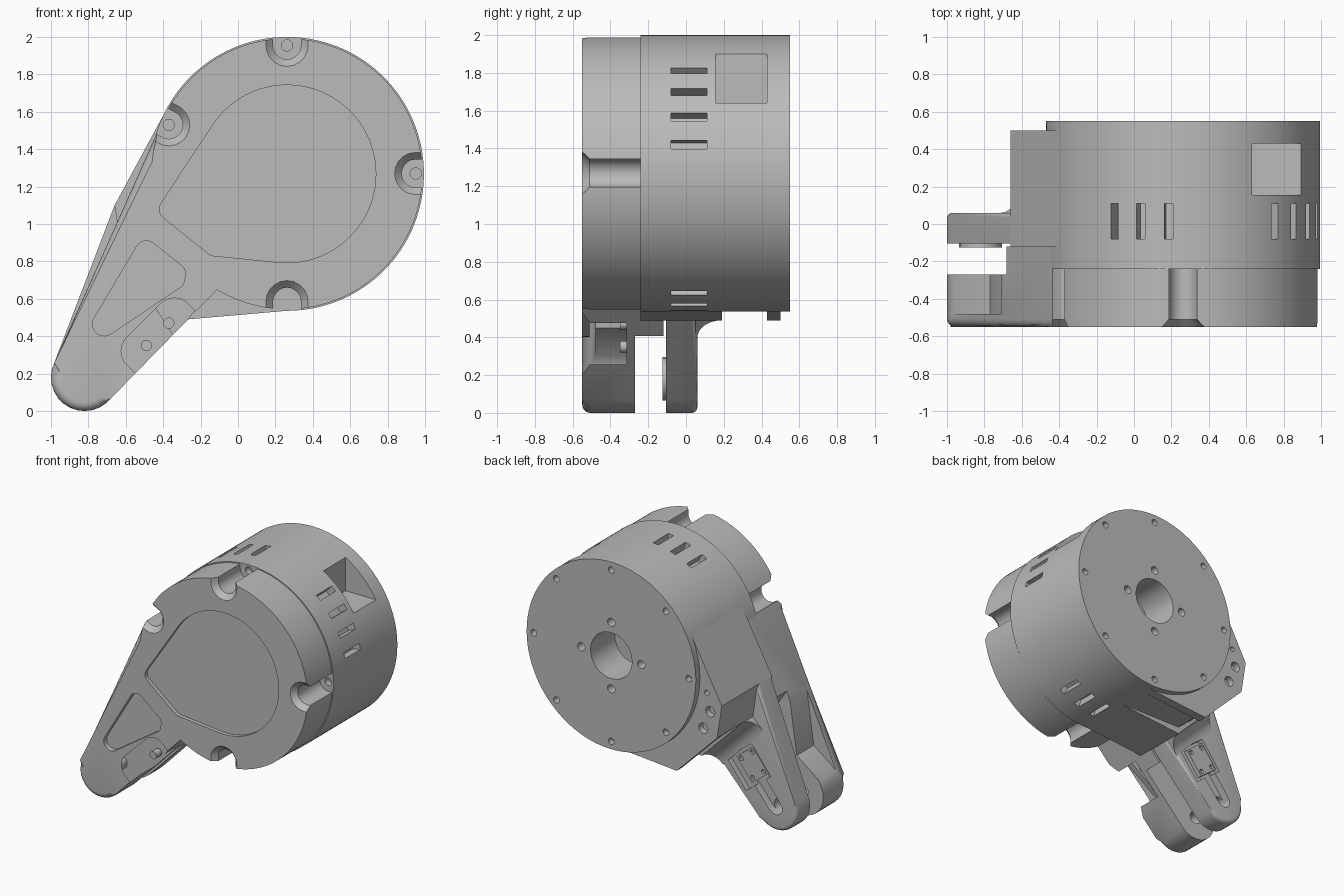
import bpy, bmesh, math
from mathutils import Vector
from mathutils.geometry import convex_hull_2d

if "Cube" in bpy.data.objects:
    bpy.data.objects.remove(bpy.data.objects["Cube"])

grey = bpy.data.materials.new("matte grey")
grey.use_nodes = True
grey.diffuse_color = (0.5, 0.5, 0.5, 1)
grey.node_tree.nodes["Principled BSDF"].inputs["Base Color"].default_value = (0.5, 0.5, 0.5, 1)

parts = []
CX, CZ, R = 0.262, 1.268, 0.732      # drum axis and radius
FRONT, BACK = -0.55, 0.55


def hull(*circles):
    """Outline around circles (x, z, r); a pair is a plain point."""
    pts = []
    for c in circles:
        r = c[2] if len(c) > 2 else 0
        n = max(20, int(r * 160)) if r else 1
        pts += [Vector((c[0] + r * math.cos(math.tau * i / n),
                        c[1] + r * math.sin(math.tau * i / n))) for i in range(n)]
    return [pts[i] for i in convex_hull_2d(pts)]


def mesh_object(name, bm, keep):
    bmesh.ops.recalc_face_normals(bm, faces=bm.faces)
    me = bpy.data.meshes.new(name)
    bm.to_mesh(me)
    bm.free()
    me.materials.append(grey)
    ob = bpy.data.objects.new(name, me)
    bpy.context.scene.collection.objects.link(ob)
    if keep:
        parts.append(ob)
    return ob


def loft(name, rings, keep=False, bevel=0, bevel_y=None):
    """Skin equal loops of 3D points and cap both ends."""
    bm = bmesh.new()
    loops = [[bm.verts.new(p) for p in ring] for ring in rings]
    n = len(loops[0])
    for a, b in zip(loops, loops[1:]):
        for i in range(n):
            bm.faces.new((a[i], a[(i + 1) % n], b[(i + 1) % n], b[i]))
    bm.faces.new(loops[0])
    bm.faces.new(loops[-1])
    if bevel:
        rim = [e for e in bm.edges if all(abs(v.co.y - bevel_y) < 1e-5 for v in e.verts)]
        bmesh.ops.bevel(bm, geom=rim, offset=bevel, segments=5, profile=0.5, affect='EDGES')
    return mesh_object(name, bm, keep)


def prism(name, outline, y0, y1, keep=False, bevel=0, bevel_y=None):
    rings = [[(p.x, y, p.y) for p in outline] for y in (y0, y1)]
    return loft(name, rings, keep, bevel, bevel_y)


def combine(target, others, op='DIFFERENCE'):
    for other in others:
        mod = target.modifiers.new("cut", 'BOOLEAN')
        mod.operation, mod.object, mod.solver = op, other, 'EXACT'
        dg = bpy.context.evaluated_depsgraph_get()
        me = bpy.data.meshes.new_from_object(target.evaluated_get(dg))
        target.modifiers.clear()
        target.data = me
        bpy.data.objects.remove(other)


def drill(x, z, r, y0, y1):
    return prism("drill", hull((x, z, r)), y0, y1)


def polar(angle, r):
    a = math.radians(angle)
    return CX + r * math.cos(a), CZ + r * math.sin(a)


def rect(x, z, angle, along, across):
    a = math.radians(angle)
    u = Vector((math.cos(a), math.sin(a)))
    v = Vector((-u.y, u.x))
    c = Vector((x, z))
    return hull(*[tuple(c + u * i * along / 2 + v * j * across / 2)
                  for i in (-1, 1) for j in (-1, 1)])


def notch(circles, direction, floor):
    """U-shaped cutter with a rounded flare at the front."""
    d = Vector(direction).normalized() * 0.3
    outline = hull(*circles, *[(x + d.x, z + d.y, r) for x, z, r in circles])
    mid = sum((Vector(c[:2]) for c in circles), Vector((0, 0))) / len(circles)
    rings = [(FRONT - 0.02, 1.5)]
    for i in range(6):
        a = math.pi / 2 * i / 5
        rings.append((FRONT + 0.04 * math.sin(a), 1 + 0.5 * (1 - math.sin(a)) * 1.0))
    rings.append((floor, 1))
    return loft("notch", [[(mid.x + (p.x - mid.x) * s, y, mid.y + (p.y - mid.y) * s)
                           for p in outline] for y, s in rings])


TIP = (-0.82, 0.18, 0.18)
rim_screws = [(0.262, 1.955, (0, 1)), (0.95, 1.27, (1, 0)),
              (0.262, 0.585, (0, -1)), (-0.37, 1.53, (-1, 0.55))]
arm_screws = [(-0.49, 0.35), (-0.37, 0.47)]


def screw_holes():
    return [drill(x, z, 0.03, -0.3, -0.19) for x, z, d in rim_screws]


# Drum with ventilation slots, side window and bolt holes in the back
drum = prism("drum", hull((CX, CZ, R)), -0.24, BACK, True)
cuts = screw_holes()
for angle in (48, 36, 24, 12, 120, 108, 96, -60, -72, -84):
    cuts.append(prism("slot", rect(*polar(angle, R), angle, 0.14, 0.046), -0.08, 0.11))
cuts.append(prism("window", hull((0.63, 1.64), (1.1, 1.64), (1.1, 2.1), (0.63, 2.1)), 0.155, 0.43))
cuts.append(drill(CX, CZ, 0.18, 0.25, 0.6))
cuts += [drill(*polar(45 * i, 0.67), 0.025, 0.48, 0.6) for i in range(8)]
cuts += [drill(*polar(90 * i, 0.26), 0.032, 0.45, 0.6) for i in range(4)]
cuts.append(drill(0.73, 0.34, 0.02, 0.3, 0.32))
combine(drum, cuts)

# Front cover with its arm cheek
cover = prism("front_cover", hull((CX, CZ, 0.724)), FRONT, -0.24, True, 0.045, FRONT)
cheek = prism("cheek", hull(TIP, (-0.385, 1.595), (-0.11, 0.65), (0.1, 0.95)),
              FRONT, -0.12, False, 0.045, FRONT)
combine(cover, [cheek], 'UNION')
cuts = [notch([(x, z, 0.075)], d, -0.24) for x, z, d in rim_screws]
cuts.append(notch([(x, z, 0.07) for x, z in arm_screws], (1, -1), -0.315))
cuts += screw_holes()
cuts += [drill(x, z, 0.03, -0.35, -0.285) for x, z in arm_screws]
# raised-edge recesses on the face
cuts.append(prism("face_recess", hull((CX, CZ, 0.475), (-0.36, 1.08, 0.06), (-0.13, 0.87, 0.04)),
                  -0.6, FRONT + 0.03))
cuts.append(prism("arm_recess", hull((-0.715, 0.465, 0.063), (-0.49, 0.85, 0.06),
                                     (-0.33, 0.735, 0.05), (-0.32, 0.69, 0.03)),
                  -0.6, FRONT + 0.04))
# fork gap, side pocket and pivot hole
cuts.append(prism("fork_gap", hull((-0.695, 0.95), (-0.35, 0.41), (-0.1, 0.02), (-0.5, -0.2),
                                   (-1.2, -0.2), (-1.2, 0.95)), -0.27, 0))
cuts.append(prism("side_pocket", hull((-1.1, 0.2), (-0.77, 0.45), (-0.7, 0.94), (-1.1, 0.94)),
                  -0.48, -0.2))
cuts.append(drill(-0.82, 0.18, 0.05, -0.4, -0.2))
combine(cover, cuts)

# Housing layers between the drum and the arm
shoulder = [polar(155, R), (-0.66, 1.1), (-0.62, 0.84)]
inner = [(0.32, 0.541), (0.1, 0.95)]
prism("housing_lower", hull(*shoulder, (-0.27, 0.49), *inner), -0.12, 0.19, True)
prism("housing_front_lip", hull((-0.27, 0.49), (-0.12, 0.65), *inner), -0.24, -0.12, True)
prism("housing_core", hull(*shoulder, (-0.27, 0.545), *inner), 0.19, 0.43, True)
flange = prism("flange", hull(*shoulder, (-0.27, 0.49), *inner), 0.43, 0.5, True)
combine(flange, [drill(-0.56, 1.03, 0.04, 0.45, 0.6), drill(-0.5, 0.885, 0.04, 0.45, 0.6),
                 drill(-0.53, 1.17, 0.02, 0.45, 0.6)])

# Rear fork arm with a pocket and pivot hole
arm = prism("rear_arm", hull(TIP, (-0.66, 1.1), (-0.27, 0.49), (-0.2, 0.8)),
            -0.105, 0.06, True, 0.03, 0.06)
combine(arm, [prism("pocket", rect(-0.585, 0.435, 52, 0.27, 0.27), 0.015, 0.2),
              prism("groove", hull((-0.8, 0.2, 0.06), (-0.6, 0.45, 0.06)), 0.0, 0.2),
              drill(-0.82, 0.18, 0.055, -0.3, 0.2)])
boss = prism("pivot_boss", hull((-0.82, 0.18, 0.115)), -0.125, -0.105, True)
combine(boss, [drill(-0.82, 0.18, 0.055, -0.3, 0.2)])

# Small screwed plate in the arm pocket
plate = prism("arm_plate", rect(-0.61, 0.455, 52, 0.22, 0.18), 0.01, 0.05, True)
a = math.radians(52)
combine(plate, [drill(-0.61 + i * math.cos(a) - j * math.sin(a),
                      0.455 + i * math.sin(a) + j * math.cos(a), 0.018, 0.03, 0.1)
                for i in (-0.08, 0.08) for j in (-0.06, 0.06)])

# Concave fillet where the arm meets the housing
profile = [(0.13, 0.05), (-0.02, 0.05), (-0.02, 0.19)]
for i in range(9):
    t = math.pi * (1 + i / 16)
    profile.append((0.13 + 0.13 * math.cos(t), 0.19 + 0.13 * math.sin(t)))
k = math.sqrt(0.5)
loft("arm_fillet", [[(x - n * k, y, z - n * k) for n, y in profile]
                    for x, z in ((-0.62, 0.84), (-0.27, 0.49))], True)

# Smooth curved walls, sharp edges kept
bpy.ops.object.select_all(action='DESELECT')
for ob in parts:
    ob.select_set(True)
bpy.context.view_layer.objects.active = drum
bpy.ops.object.shade_smooth_by_angle(angle=math.radians(30))
